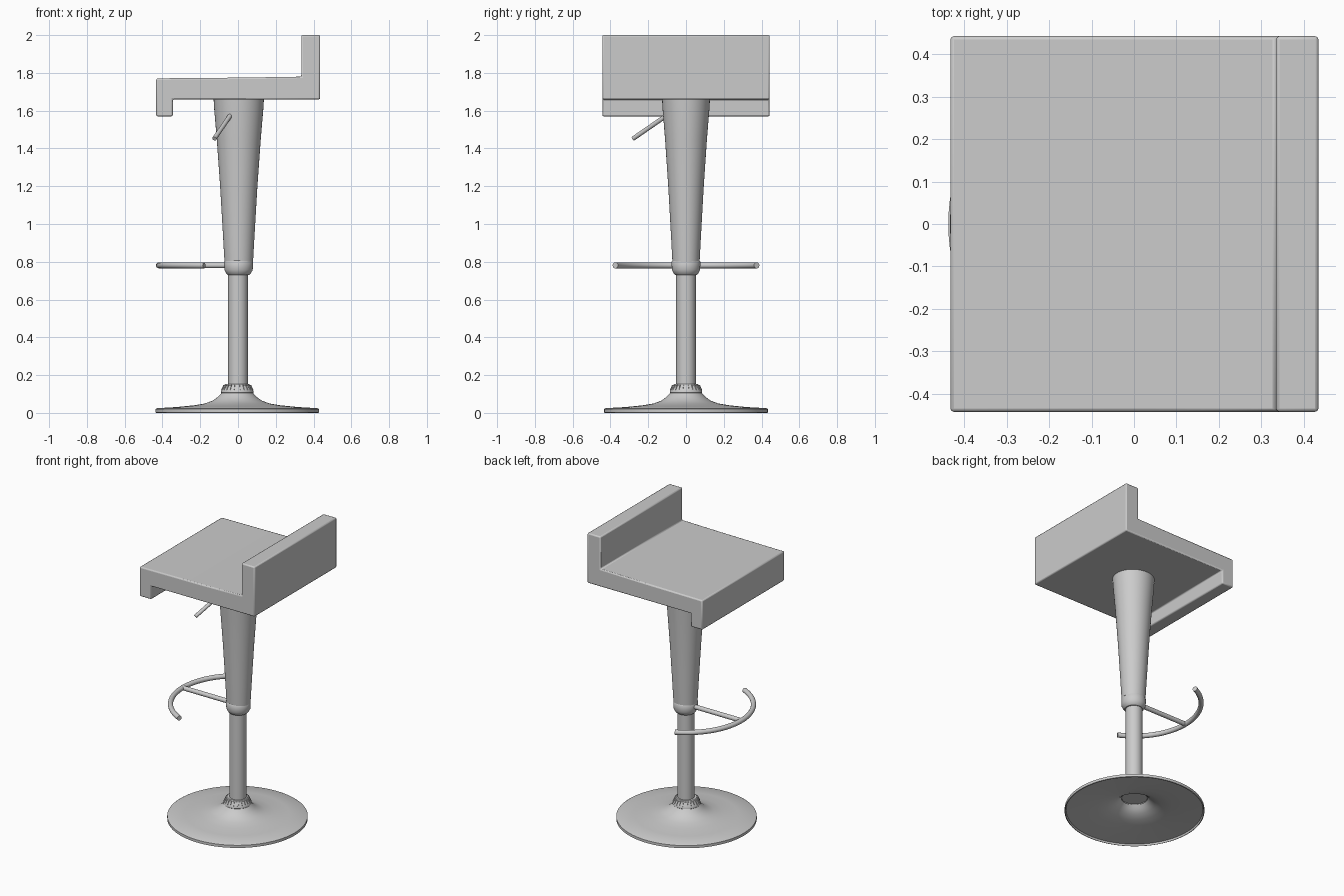
import bpy, bmesh, math
from mathutils import Vector

if "Cube" in bpy.data.objects:
    bpy.data.objects.remove(bpy.data.objects["Cube"], do_unlink=True)

grey = bpy.data.materials.new("light_grey")
grey.use_nodes = True
colour = (0.6, 0.6, 0.6, 1)
grey.diffuse_color = colour
grey.node_tree.nodes["Principled BSDF"].inputs["Base Color"].default_value = colour


def finish(name, bm, smooth=True):
    bmesh.ops.recalc_face_normals(bm, faces=bm.faces)
    mesh = bpy.data.meshes.new(name)
    bm.to_mesh(mesh)
    bm.free()
    mesh.materials.append(grey)
    obj = bpy.data.objects.new(name, mesh)
    bpy.context.collection.objects.link(obj)
    if smooth:
        bpy.ops.object.select_all(action="DESELECT")
        obj.select_set(True)
        bpy.context.view_layer.objects.active = obj
        bpy.ops.object.shade_smooth_by_angle(angle=math.radians(35))
    return obj


def lathe(name, profile, x=0.0, steps=64):
    """Spin (radius, height) points around the vertical axis."""
    bm = bmesh.new()
    verts = [bm.verts.new((r, 0, z)) for r, z in profile]
    edges = [bm.edges.new(pair) for pair in zip(verts, verts[1:])]
    bmesh.ops.spin(bm, geom=verts + edges, cent=(0, 0, 0), axis=(0, 0, 1),
                   angle=math.tau, steps=steps)
    bmesh.ops.remove_doubles(bm, verts=bm.verts, dist=0.0001)
    obj = finish(name, bm)
    obj.location.x = x
    return obj


def tube(name, points, radius, sides=16):
    """Sweep a round section along a path, with flat end caps."""
    bm = bmesh.new()
    pts = [Vector(p) for p in points]
    rings = []
    for i, p in enumerate(pts):
        along = (pts[min(i + 1, len(pts) - 1)] - pts[max(i - 1, 0)]).normalized()
        side = along.cross(Vector((0, 0, 1))).normalized()
        up = side.cross(along)
        rings.append([bm.verts.new(p + radius * (math.cos(a) * side + math.sin(a) * up))
                      for a in (math.tau * k / sides for k in range(sides))])
    for a, b in zip(rings, rings[1:]):
        for k in range(sides):
            n = (k + 1) % sides
            bm.faces.new((a[k], a[n], b[n], b[k]))
    bm.faces.new(rings[0])
    bm.faces.new(rings[-1])
    return finish(name, bm)


# Seat, front lip and low backrest as one extruded side profile
outline = [(-0.433, 1.57), (-0.345, 1.57), (-0.345, 1.66), (0.435, 1.66),
           (0.435, 2.0), (0.335, 2.0), (0.335, 1.78), (0.03, 1.775), (-0.433, 1.771)]
bm = bmesh.new()
face = bm.faces.new([bm.verts.new((x, -0.443, z)) for x, z in outline])
out = bmesh.ops.extrude_face_region(bm, geom=[face])
bmesh.ops.translate(bm, vec=(0, 0.886, 0),
                    verts=[g for g in out["geom"] if isinstance(g, bmesh.types.BMVert)])
seat = finish("seat", bm)
bevel = seat.modifiers.new("soft_edges", "BEVEL")
bevel.width = 0.008
bevel.segments = 2
bevel.limit_method = "ANGLE"

# Dished base: thin hollow shell
lathe("base", [(0.08, 0.11), (0.088, 0.1), (0.105, 0.083), (0.13, 0.065), (0.17, 0.05),
               (0.23, 0.04), (0.32, 0.031), (0.425, 0.025), (0.434, 0.02), (0.434, 0.002),
               (0.428, 0.0), (0.424, 0.012), (0.32, 0.02), (0.23, 0.029), (0.17, 0.039),
               (0.125, 0.056), (0.098, 0.075), (0.08, 0.095)], x=-0.004, steps=96)

# Fluted collar where the pole meets the base
lathe("base_collar", [(0.0, 0.1), (0.08, 0.1), (0.086, 0.107), (0.085, 0.118),
                      (0.069, 0.145), (0.064, 0.152), (0.045, 0.152)], x=-0.004)
bm = bmesh.new()
count = 24
for i in range(count):
    a = math.tau * i / count
    radial = Vector((math.cos(a), math.sin(a), 0))
    tangent = Vector((-math.sin(a), math.cos(a), 0))
    section = [(0.07, 0.12), (0.086, 0.12), (0.074, 0.147), (0.06, 0.147)]
    ends = [[bm.verts.new(radial * r + tangent * s + Vector((0, 0, z))) for r, z in section]
            for s in (-0.006, 0.006)]
    bm.faces.new(ends[0])
    bm.faces.new(ends[1])
    for k in range(4):
        n = (k + 1) % 4
        bm.faces.new((ends[0][k], ends[0][n], ends[1][n], ends[1][k]))
flutes = finish("collar_flutes", bm, smooth=False)
flutes.location.x = -0.004

# Pole and tapered column cover
lathe("pole", [(0.0, 0.11), (0.052, 0.11), (0.052, 0.76), (0.0, 0.76)])
cover = lathe("column_cover", [(0.0, 0.8), (0.072, 0.8), (0.08, 0.95), (0.094, 1.2),
                               (0.111, 1.45), (0.124, 1.61), (0.127, 1.665), (0.0, 1.665)],
              x=0.004)
cover.scale.x = 1.05
lathe("footrest_collar", [(0.0, 0.73), (0.056, 0.73), (0.063, 0.735), (0.075, 0.757),
                          (0.076, 0.8), (0.072, 0.806), (0.0, 0.806)], x=0.003)

# Footrest: curved bar on a single arm
start, stop, steps = math.radians(115), math.radians(245), 40
arc = [(-0.005 + 0.413 * math.cos(a), 0.413 * math.sin(a), 0.781)
       for a in (start + (stop - start) * i / steps for i in range(steps + 1))]
tube("footrest_bar", arc, 0.016)
tube("footrest_arm", [(-0.05, 0, 0.781), (-0.415, 0, 0.781)], 0.015)

# Height lever
tube("height_lever", [(-0.03, -0.08, 1.59), (-0.125, -0.28, 1.452)], 0.012)
